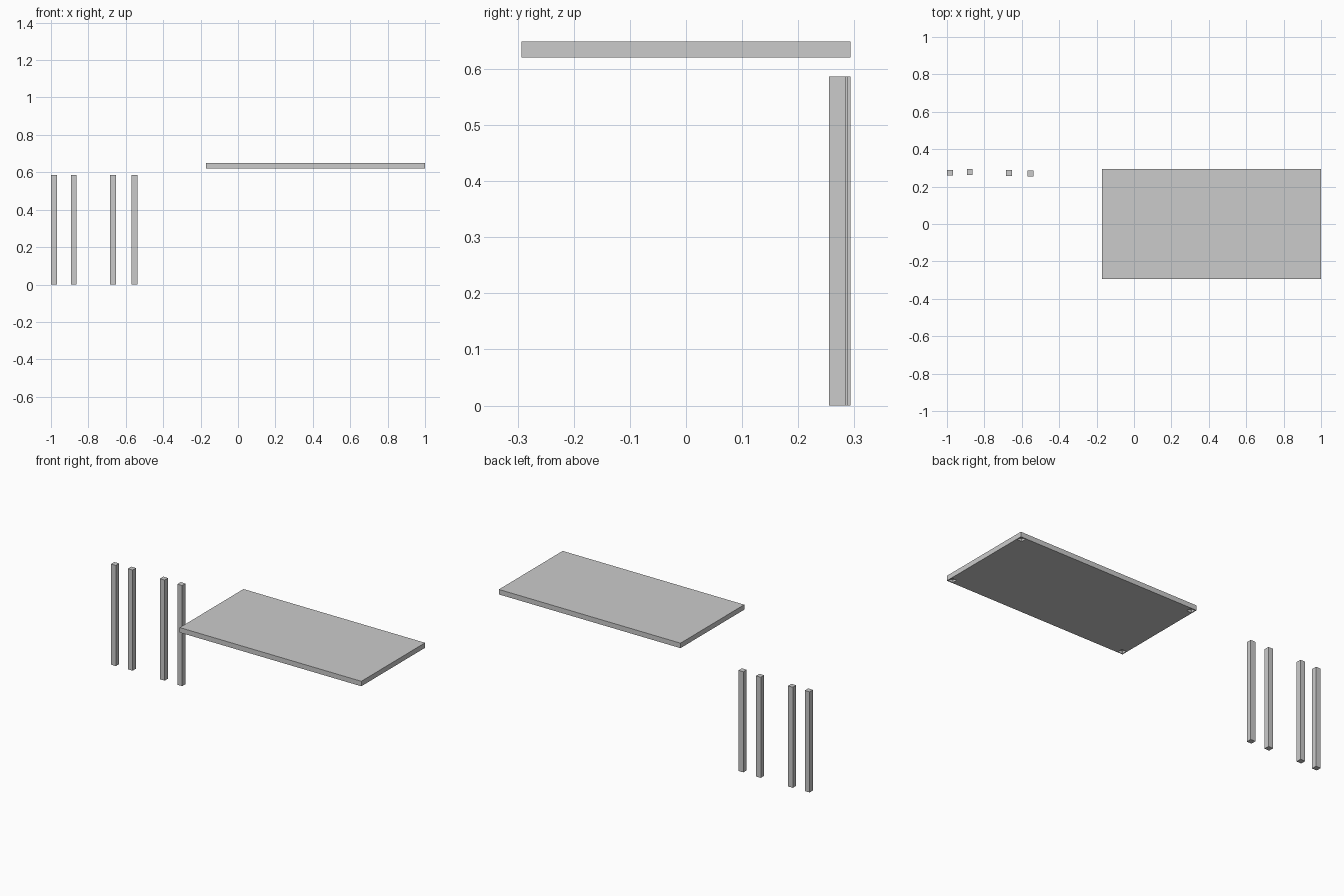
import bpy
import bmesh
from mathutils import Matrix, Vector

if "Cube" in bpy.data.objects:
    bpy.data.objects.remove(bpy.data.objects["Cube"])


def box(name, lo, hi):
    lo, hi = Vector(lo), Vector(hi)
    bm = bmesh.new()
    bmesh.ops.create_cube(bm, size=1)
    bmesh.ops.transform(bm, matrix=Matrix.Diagonal((*(hi - lo), 1)), verts=bm.verts)
    mesh = bpy.data.meshes.new(name)
    bm.to_mesh(mesh)
    bm.free()
    ob = bpy.data.objects.new(name, mesh)
    ob.location = (lo + hi) / 2
    bpy.context.collection.objects.link(ob)
    return ob


# Loose legs standing in a row beside the table top
LEG = 0.031
for i, (x, y) in enumerate([(-1.0, 0.259), (-0.894, 0.2625),
                            (-0.684, 0.2577), (-0.569, 0.2545)]):
    box(f"leg_{i + 1}", (x, y, 0), (x + LEG, y + LEG, 0.586))

# Raised table top
X0, X1, Y, Z0, Z1 = -0.17, 1.0, 0.2935, 0.62, 0.649
top = box("table_top", (X0, -Y, Z0), (X1, Y, Z1))

# Shallow leg sockets in the four underside corners
INSET, SIZE, DEPTH = 0.005, 0.03, 0.014
for x in (X0 + INSET, X1 - INSET - SIZE):
    for y in (-Y + INSET, Y - INSET - SIZE):
        cutter = box("socket_cutter", (x, y, Z0 - 0.01), (x + SIZE, y + SIZE, Z0 + DEPTH))
        cutter.hide_render = True
        cutter.hide_viewport = True
        mod = top.modifiers.new("socket", 'BOOLEAN')
        mod.operation = 'DIFFERENCE'
        mod.solver = 'EXACT'
        mod.object = cutter
